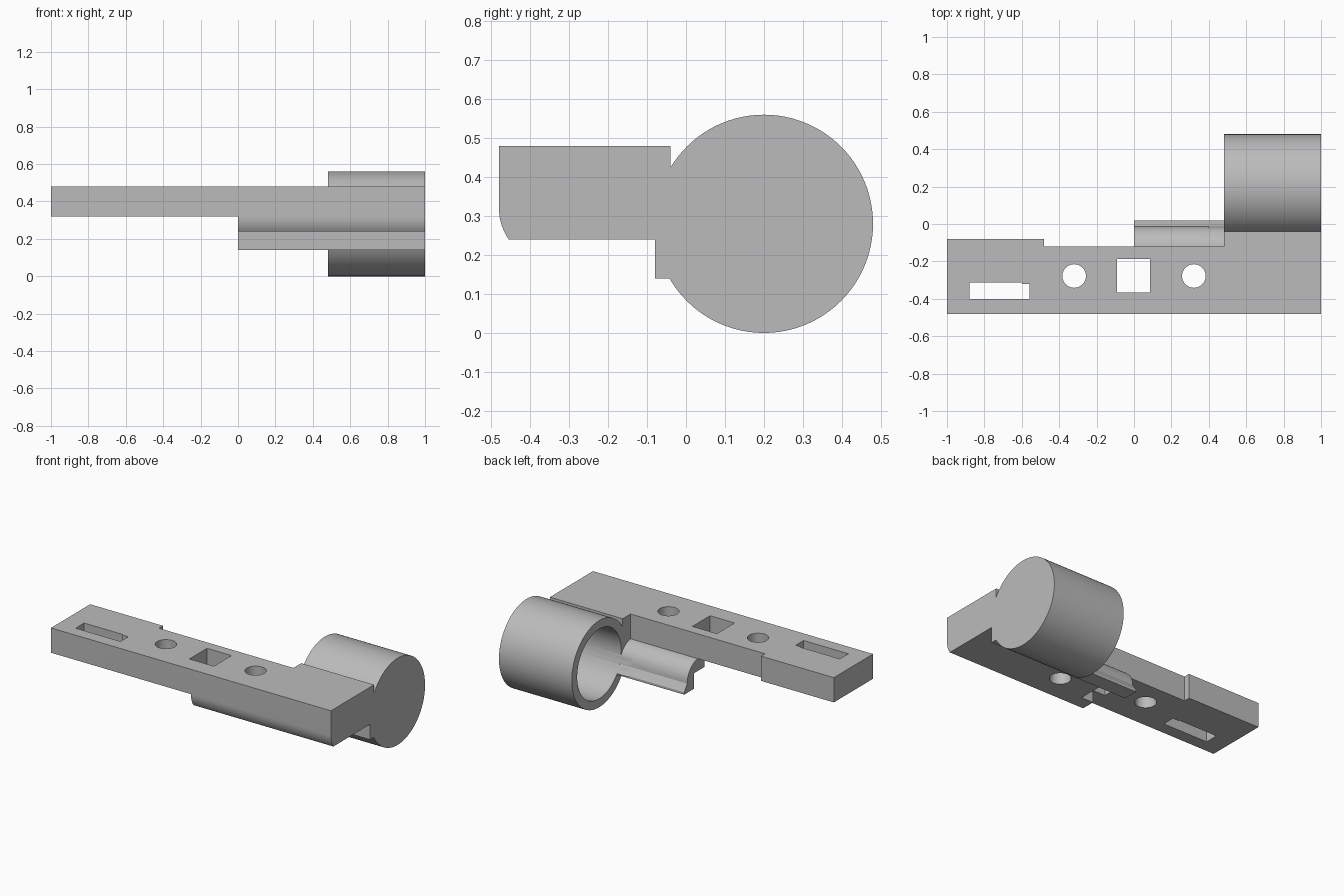
import bpy, bmesh
from math import cos, sin, pi, radians
from mathutils import Vector

cube = bpy.data.objects.get("Cube")
if cube:
    bpy.data.objects.remove(cube, do_unlink=True)

grey = bpy.data.materials.new("plain_grey")
grey.use_nodes = True
COLOUR = (0.5, 0.5, 0.5, 1)
grey.diffuse_color = COLOUR
grey.node_tree.nodes["Principled BSDF"].inputs["Base Color"].default_value = COLOUR


def extrude(name, outline, axis, low, high):
    """Solid from a 2D outline: (x, y) along z, or (y, z) along x."""
    def place(p):
        return (p[0], p[1], low) if axis == "z" else (low, p[0], p[1])
    direction = Vector((0, 0, 1)) if axis == "z" else Vector((1, 0, 0))
    bm = bmesh.new()
    face = bm.faces.new([bm.verts.new(place(p)) for p in outline])
    grown = bmesh.ops.extrude_face_region(bm, geom=[face])["geom"]
    top = [g for g in grown if isinstance(g, bmesh.types.BMVert)]
    bmesh.ops.translate(bm, verts=top, vec=direction * (high - low))
    bmesh.ops.recalc_face_normals(bm, faces=bm.faces)
    mesh = bpy.data.meshes.new(name)
    bm.to_mesh(mesh)
    bm.free()
    mesh.materials.append(grey)
    obj = bpy.data.objects.new(name, mesh)
    bpy.context.scene.collection.objects.link(obj)
    return obj


def arc(centre, radius, start, end, steps):
    angles = [radians(start + (end - start) * i / steps) for i in range(steps + 1)]
    return [(centre[0] + radius * cos(a), centre[1] + radius * sin(a)) for a in angles]


def circle(centre, radius, steps):
    return arc(centre, radius, 0, 360, steps)[:-1]


def rect(x0, x1, y0, y1):
    return [(x0, y0), (x1, y0), (x1, y1), (x0, y1)]


def combine(target, tool, operation):
    mod = target.modifiers.new("combine", "BOOLEAN")
    mod.object, mod.operation, mod.solver = tool, operation, "EXACT"
    bpy.context.view_layer.objects.active = target
    bpy.ops.object.modifier_apply(modifier=mod.name)
    bpy.data.objects.remove(tool, do_unlink=True)


# Long stepped plate
bracket = extrude("bracket", [
    (-1, -.48), (1, -.48), (1, -.04), (.48, -.04),
    (.48, -.12), (-.48, -.12), (-.48, -.08), (-1, -.08)], "z", .32, .48)

# Lower half with rounded front edge and hooked rear lip
hook = ([(-.13, .4), (-.47, .4)]
        + arc((-.34, .32), .14, 180, 215, 8)
        + [(-.08, .24), (-.08, .14), (.018, .14), (.018, .155), (-.012, .2)]
        + arc((-.132, .2), .12, 0, 90, 12)[1:])
combine(bracket, extrude("hook", hook, "x", 0, 1), "UNION")

# Closed tube and the web that joins it to the plate
TUBE = (.2, .28)
combine(bracket, extrude("web", rect(-.2, -.04, .26, .4), "x", .48, 1), "UNION")
combine(bracket, extrude("tube", circle(TUBE, .28, 96), "x", .48, 1), "UNION")
combine(bracket, extrude("bore", circle(TUBE, .225, 96), "x", .4, .96), "DIFFERENCE")

# Round, square and slotted through holes
slot = [(-.88, -.4), (-.56, -.4), (-.56, -.32), (-.6, -.32), (-.6, -.313), (-.88, -.313)]
holes = [circle((x, -.278), .063, 48) for x in (-.32, .32)]
holes += [rect(-.09, .085, -.367, -.187), slot]
for outline in holes:
    combine(bracket, extrude("hole", outline, "z", .1, .6), "DIFFERENCE")

# Smooth curves, crisp edges
bpy.ops.object.select_all(action="DESELECT")
bracket.select_set(True)
bpy.context.view_layer.objects.active = bracket
bpy.ops.object.shade_smooth_by_angle(angle=radians(25))
